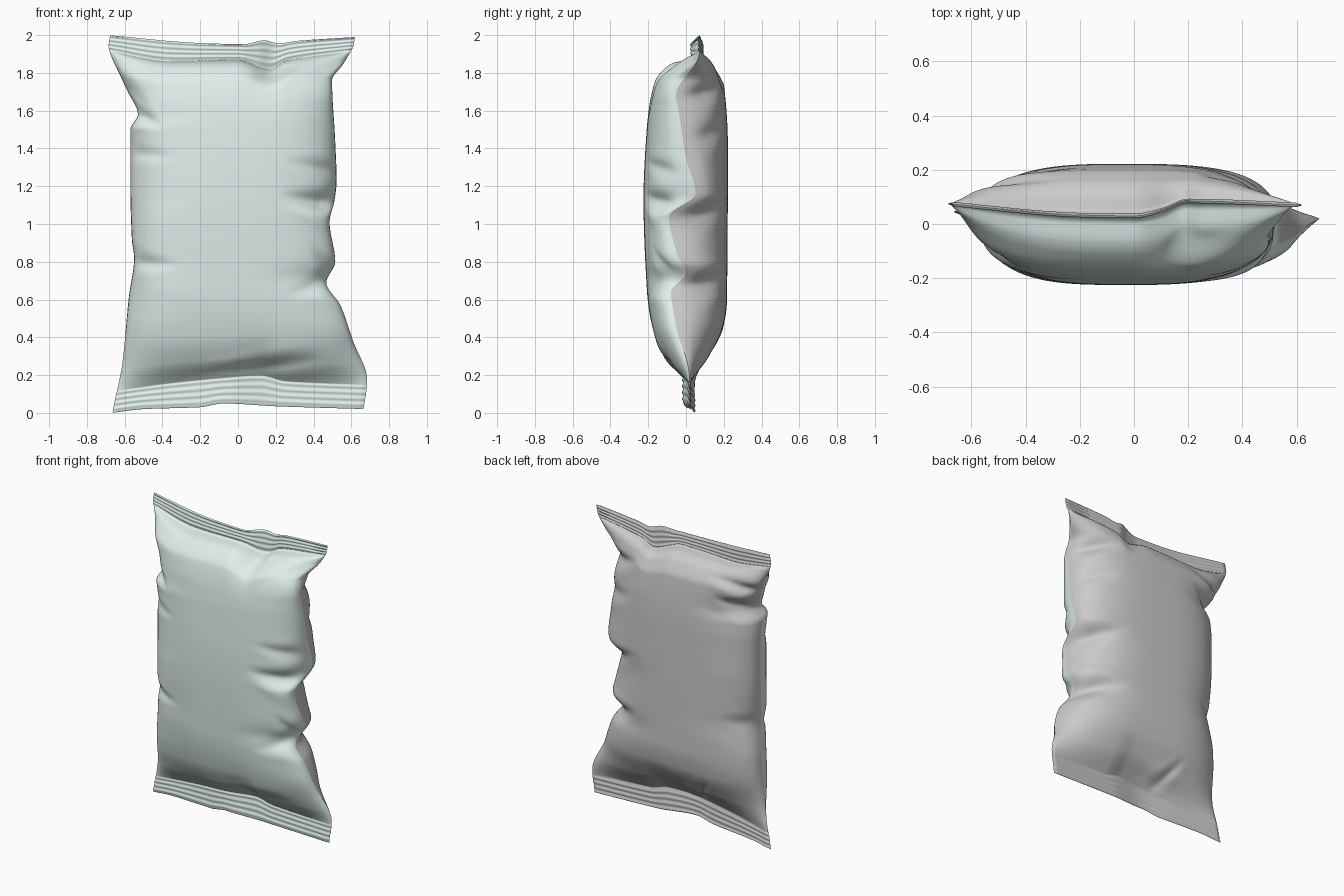
import bpy, bmesh, math

if "Cube" in bpy.data.objects:
    bpy.data.objects.remove(bpy.data.objects["Cube"])

NU, NB, NS = 130, 190, 24      # columns, body rows, rows per seal


def curve(pts):
    """Monotone smooth curve through (position, value) points."""
    n = len(pts)
    sl = [(pts[i + 1][1] - pts[i][1]) / (pts[i + 1][0] - pts[i][0]) for i in range(n - 1)]
    tan = [sl[0]] + [2 * a * b / (a + b) if a * b > 0 else 0.0 for a, b in zip(sl, sl[1:])] + [sl[-1]]

    def f(x):
        x = min(max(x, pts[0][0]), pts[-1][0])
        i = 0
        while i < n - 2 and x > pts[i + 1][0]:
            i += 1
        h = pts[i + 1][0] - pts[i][0]
        t = (x - pts[i][0]) / h
        return (pts[i][1] * (1 + 2 * t) * (1 - t) ** 2 + pts[i + 1][1] * t * t * (3 - 2 * t)
                + h * tan[i] * t * (1 - t) ** 2 + h * tan[i + 1] * t * t * (t - 1))
    return f


def smooth(a, b, x):
    t = min(max((x - a) / (b - a), 0), 1)
    return t * t * (3 - 2 * t)


# side outlines: x by height
left = curve([(0, -.665), (.12, -.645), (.28, -.612), (.62, -.577), (.82, -.55), (.92, -.562), (1.2, -.57),
              (1.5, -.57), (1.58, -.53), (1.7, -.585), (1.75, -.612), (1.92, -.685), (2, -.675)])
right = curve([(0, .665), (.17, .684), (.37, .612), (.57, .542), (.69, .468), (.8, .515), (1.01, .485),
               (1.13, .512), (1.23, .522), (1.45, .514), (1.75, .498), (1.83, .56), (1.92, .61), (2, .62)])
# seal edges: height by x
bottom_edge = curve([(-.67, 0), (-.5, .02), (-.2, .03), (-.08, .05), (.2, .035), (.68, .02)])
bottom_seal = curve([(-.67, .11), (-.35, .155), (-.1, .18), (.12, .195), (.25, .165), (.68, .145)])
top_seal = curve([(-.69, 1.92), (-.35, 1.865), (0, 1.87), (.17, 1.825), (.26, 1.868), (.62, 1.92)])
top_edge = curve([(-.69, 2), (-.2, 1.958), (.03, 1.952), (.14, 1.972), (.22, 1.955), (.3, 1.968), (.62, 1.99)])
# depth of the seals, by x, and of the side seams, by height
bottom_y = curve([(-.67, .045), (-.3, .01), (-.05, -.012), (.2, .015), (.68, .02)])
top_y = curve([(-.69, .075), (-.2, .033), (0, .03), (.1, .05), (.2, .085), (.62, .07)])
seam_r = curve([(.15, .0), (.5, -.06), (.64, -.08), (.74, .0), (.85, -.05), (1.04, -.09), (1.16, .05),
                (1.35, 0), (1.6, -.04), (1.8, -.08), (1.88, .0)])
seam_l = curve([(.15, .0), (.6, .03), (.82, -.01), (1.1, .02), (1.4, .02), (1.58, -.03), (1.72, .04), (1.88, .06)])
# inflation of each panel by height
puff = {-1: curve([(.14, 0), (.25, .105), (.39, .165), (.65, .207), (1.13, .225), (1.5, .208),
                   (1.77, .165), (1.84, .125), (1.875, .08), (1.89, 0)]),
        1: curve([(.14, 0), (.28, .125), (.44, .197), (.6, .217), (1.4, .222), (1.74, .202),
                  (1.83, .155), (1.875, .09), (1.89, 0)])}
# creases: x0, z0, x1, z1, width, depth
creases = {
    -1: [(-.6, 1.62, -.38, 1.5, .03, .04), (-.6, 1.38, -.3, 1.35, .03, .015), (-.6, .8, -.28, .78, .03, .022),
         (-.64, 1.74, -.44, 1.6, .03, .025), (.56, 1.08, .2, 1.16, .04, .05), (.56, 1.27, .22, 1.34, .035, .022),
         (.53, .7, .38, .9, .035, .03), (.52, .7, .22, .62, .035, .02), (.6, 1.84, .3, 1.78, .035, .03),
         (.16, 1.8, .4, 1.87, .03, .03), (.24, .25, -.4, .17, .03, .03)],
    1: [(.56, 1.66, .2, 1.76, .04, .045), (.54, 1.45, .26, 1.52, .04, .025), (.54, 1.02, .2, 1.14, .04, .035),
        (.52, .68, .2, .74, .04, .04), (-.58, 1.58, -.3, 1.68, .035, .04),
        (-.64, 1.74, -.25, 1.8, .03, .03), (-.58, .82, -.36, .86, .035, .012), (-.1, .15, -.28, .42, .03, .03),
        (-.25, .2, .15, .26, .03, .02)]}


def crease_depth(x, z, side):
    total = 0
    for x0, z0, x1, z1, width, depth in creases[side]:
        dx, dz = x1 - x0, z1 - z0
        ln = math.hypot(dx, dz)
        a = ((x - x0) * dx + (z - z0) * dz) / ln / ln
        d = ((x - x0) * dz - (z - z0) * dx) / ln
        w = width * (1.3 - .7 * min(max(a, 0), 1))         # narrows to the tip
        fade = (1 - smooth(.1, 1, a)) * smooth(-.4, .1, a)
        total += depth * fade * (math.exp(-(d / w) ** 2) - .15 * math.exp(-((abs(d) - 2.1 * w) / w) ** 2))
    return total


def surface(s, row, side):
    u = (s + 1) / 2
    body_t = min(max((row - NS) / NB, 0), 1)
    body_t = .5 * body_t + .25 * (1 - math.cos(math.pi * body_t))
    low, high = min(row / NS, 1), max((row - NS - NB) / NS, 0)
    h = .14 * low + 1.75 * body_t + .1 * high              # nominal height
    x = left(h) * (1 - u) + right(h) * u
    if low < 1:                                            # bottom seal
        z = bottom_edge(x) * (1 - low) + bottom_seal(x) * low
    elif high > 0:                                         # top seal
        z = top_seal(x) * (1 - high) + top_edge(x) * high
    else:
        zb, zt = bottom_seal(x), top_seal(x)
        z = h + (zb - .14) * (1 - smooth(.14, .6, h)) + (zt - 1.89) * smooth(1.5, 1.89, h)
    # middle sheet blended between seals and side seams
    kb, kt = 1 - smooth(.14, .45, h), smooth(1.65, 1.89, h)
    mid = (seam_l(h) * (1 - u) + seam_r(h) * u) * (1 - kb - kt) + bottom_y(x) * kb + top_y(x) * kt
    seam = min(1, (1 - abs(s)) * 30)
    if low < 1 or high > 0:                                # crimped ribs
        f = low if low < 1 else high
        open_rim = 0 if row in (0, NB + 2 * NS) else 1
        return x, mid + .0025 * math.sin(f * 8 * math.pi) + side * .006 * seam * open_rim, z
    # pillow cross section
    end = max(1 - smooth(.14, .5, h), smooth(1.76, 1.89, h))
    shape = max(0, 1 - abs(s) ** (3.2 - .6 * end)) ** (.5 + .3 * end)
    p = puff[side](h)
    amount = p * shape - crease_depth(x, z, side) * min(1, shape * 1.6) * min(1, p / .12)
    return x, mid * (1 - shape * min(1, p / .2)) + side * (max(amount, 0) + .006 * seam * (1 - shape)), z


def make_panel(name, side):
    bm = bmesh.new()
    grid = []
    for r in range(NB + 2 * NS + 1):
        line = []
        for c in range(NU + 1):
            k = 2 * c / NU - 1
            s = .35 * k + .65 * math.sin(k * math.pi / 2)  # denser at the sides
            line.append(bm.verts.new(surface(s, r, side)))
        grid.append(line)
    for a, b in zip(grid, grid[1:]):
        for c in range(NU):
            q = (a[c], a[c + 1], b[c + 1], b[c])
            bm.faces.new(q if side < 0 else q[::-1]).smooth = True
    me = bpy.data.meshes.new(name)
    bm.to_mesh(me)
    bm.free()
    ob = bpy.data.objects.new(name, me)
    bpy.context.collection.objects.link(ob)
    return ob


# pale front panel and plain grey back panel
front = make_panel("bag_front_panel", -1)
back = make_panel("bag_back_panel", 1)
pale = bpy.data.materials.new("pale_foil")
pale.diffuse_color = (.74, .86, .84, 1)
pale.use_nodes = True
pale.node_tree.nodes["Principled BSDF"].inputs["Base Color"].default_value = pale.diffuse_color
front.data.materials.append(pale)
